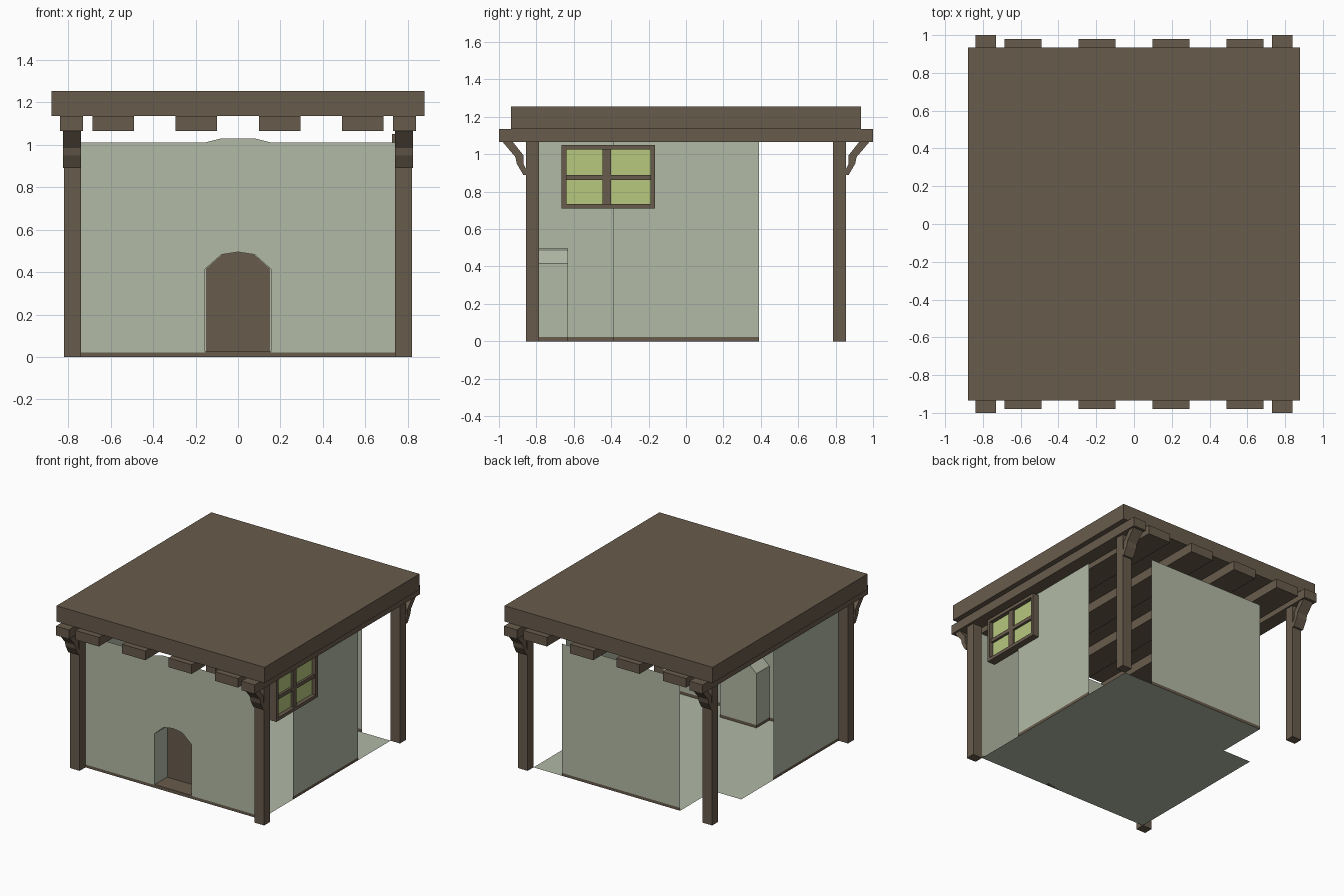
import bpy

cube = bpy.data.objects.get("Cube")
if cube:
    bpy.data.objects.remove(cube, do_unlink=True)


def material(name, rgb):
    m = bpy.data.materials.new(name)
    m.use_nodes = True
    m.diffuse_color = (*rgb, 1)
    bsdf = m.node_tree.nodes["Principled BSDF"]
    bsdf.inputs["Base Color"].default_value = (*rgb, 1)
    bsdf.inputs["Roughness"].default_value = 0.9
    return m


wood = material("brown_wood", (0.138, 0.105, 0.072))
plaster = material("pale_green_plaster", (0.445, 0.491, 0.381))
glass = material("yellow_green_glass", (0.479, 0.578, 0.209))


def mesh(name, verts, faces, mat):
    me = bpy.data.meshes.new(name)
    me.from_pydata(verts, [], faces)
    me.materials.append(mat)
    ob = bpy.data.objects.new(name, me)
    bpy.context.collection.objects.link(ob)
    return ob


def sheet(name, points, mat):
    """One flat polygon."""
    return mesh(name, points, [range(len(points))], mat)


def prism(name, start, end, mat, caps=True):
    """Join two matching outlines; optionally close the ends."""
    n = len(start)
    faces = [(i, (i + 1) % n, n + (i + 1) % n, n + i) for i in range(n)]
    if caps:
        faces += [tuple(reversed(range(n))), tuple(range(n, 2 * n))]
    return mesh(name, start + end, faces, mat)


def box(name, x, y, z, mat):
    def ring(h):
        return [(x[0], y[0], h), (x[1], y[0], h), (x[1], y[1], h), (x[0], y[1], h)]
    return prism(name, ring(z[0]), ring(z[1]), mat)


WX, WY = 0.74, 0.785          # wall planes
BASE, BEAM, EAVE, TOP = 0.022, 1.065, 1.135, 1.255

# Roof slab and cross beams
box("roof", (-0.88, 0.88), (-0.935, 0.935), (EAVE, TOP), wood)
for i in range(4):
    cx = -0.588 + i * 0.392
    box(f"roof_beam_{i + 1}", (cx - 0.098, cx + 0.098), (-0.98, 0.98), (BEAM, EAVE), wood)

# Side beams, corner posts and curved braces
brace = [(0.855, 0.89), (0.87, 0.89), (0.905, 0.95), (0.912, 0.985),
         (0.98, BEAM), (0.925, BEAM), (0.87, 0.995), (0.87, 0.95), (0.855, 0.92)]
for sx, side in ((1, "left"), (-1, "right")):
    box(f"{side}_beam", sorted((sx * 0.73, sx * 0.84)), (-1, 1), (BEAM, EAVE), wood)
    for sy, end in ((-1, "front"), (1, "back")):
        box(f"{end}_{side}_post", sorted((sx * WX, sx * 0.82)),
            sorted((sy * WY, sy * 0.855)), (0, BEAM), wood)
        prism(f"{end}_{side}_brace",
              [(sx * 0.74, sy * y, z) for y, z in brace],
              [(sx * 0.825, sy * y, z) for y, z in brace], wood)

# Floor with the notched back corner
sheet("floor", [(x, y, 0) for x, y in (
    (-WX, -WY), (WX, -WY), (WX, WY), (-0.5, WY), (-0.5, 0.39), (-WX, 0.39))], plaster)

# Front wall with arched opening and a slight rise in the top edge
arch = [(-0.155, BASE), (-0.155, 0.415), (-0.078, 0.483), (0, 0.495),
        (0.078, 0.483), (0.155, 0.415), (0.155, BASE)]
outline = [(-WX, BASE)] + arch + [(WX, BASE), (WX, 1.01), (0.16, 1.01),
                                  (0.08, 1.03), (-0.08, 1.03), (-0.16, 1.01), (-WX, 1.01)]
sheet("front_wall", [(x, -WY, z) for x, z in outline], plaster)

# Doorway recess
DOOR = -0.63
prism("doorway_sides", [(x, -WY, z) for x, z in arch],
      [(x, DOOR, z) for x, z in arch], plaster, caps=False)
sheet("doorway_back", [(x, DOOR, z) for x, z in reversed(arch)], plaster)
sheet("door", [(x * 0.98, DOOR - 0.005, z) for x, z in arch], wood)
box("door_sill", (-0.155, 0.155), (-WY, DOOR), (0, BASE + 0.003), wood)


# Straight wall panels, each with a wooden foot strip
def panel(name, a, b, top, foot_only=False):
    for part, lo, hi, mat in (("foot", 0, BASE, wood), ("wall", BASE, top, plaster)):
        if part == "wall" and foot_only:
            continue
        sheet(f"{name}_{part}", [(*a, lo), (*b, lo), (*b, hi), (*a, hi)], mat)


panel("front", (-WX, -WY), (WX, -WY), 1.01, foot_only=True)
panel("back", (0.5, WY), (-0.5, WY), 1.01)
panel("left", (WX, -0.39), (WX, 0.39), BEAM)
panel("right", (-WX, 0), (-WX, -WY), BEAM)

# Window on the left side
y0, y1, z0, z1, t = -0.665, -0.165, 0.71, 1.05, 0.025
frame_x, bar_x = (0.725, 0.79), (0.735, 0.778)
box("window_frame_bottom", frame_x, (y0, y1), (z0, z0 + t), wood)
box("window_frame_top", frame_x, (y0, y1), (z1 - t, z1), wood)
box("window_frame_front", frame_x, (y0, y0 + t), (z0 + t, z1 - t), wood)
box("window_frame_back", frame_x, (y1 - t, y1), (z0 + t, z1 - t), wood)
box("window_upright", bar_x, (-0.447, -0.402), (z0 + t, z1 - t), wood)
box("window_crossbar", bar_x, (y0 + t, y1 - t), (0.862, 0.89), wood)
box("window_pane", (0.754, 0.76), (y0 + t, y1 - t), (z0 + t, z1 - t), glass)
